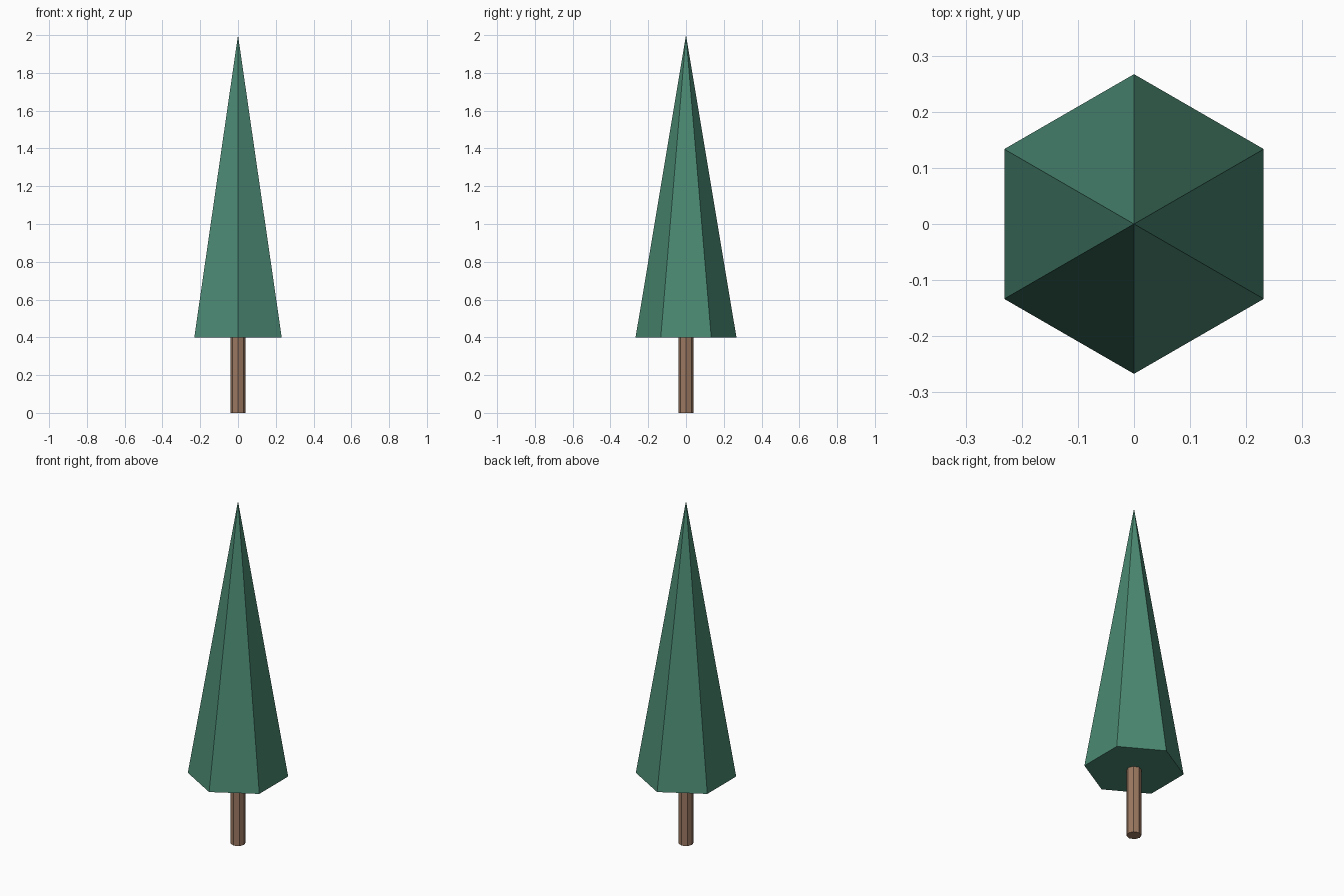
import bpy

if "Cube" in bpy.data.objects:
    bpy.data.objects.remove(bpy.data.objects["Cube"])


def add_part(name, sides, radius_bottom, radius_top, z0, z1, color):
    bpy.ops.mesh.primitive_cone_add(
        vertices=sides, radius1=radius_bottom, radius2=radius_top,
        depth=z1 - z0, location=(0, 0, (z0 + z1) / 2))
    obj = bpy.context.object
    obj.name = name
    mat = bpy.data.materials.new(name + "_color")
    mat.diffuse_color = (*color, 1)
    mat.use_nodes = True
    mat.node_tree.nodes["Principled BSDF"].inputs["Base Color"].default_value = mat.diffuse_color
    obj.data.materials.append(mat)
    return obj


# Octagonal trunk
add_part("trunk", 8, 0.04, 0.04, 0.0, 0.4, (0.33, 0.19, 0.12))

# Six-sided foliage cone with a closed base
add_part("foliage", 6, 0.267, 0.0, 0.4, 2.0, (0.07, 0.25, 0.17))
